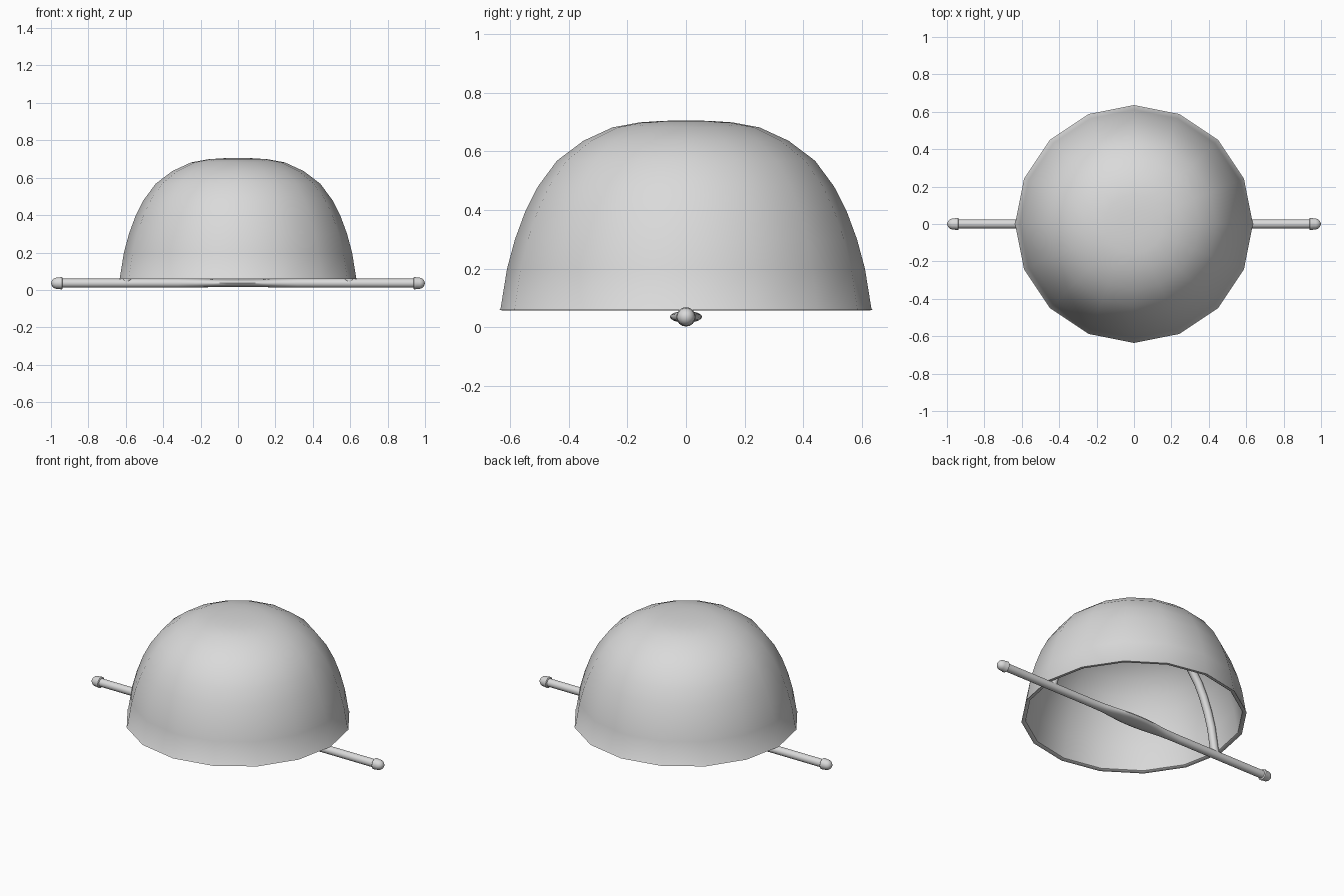
import bpy, bmesh, math
from mathutils import Vector

cube = bpy.data.objects.get("Cube")
if cube:
    bpy.data.objects.remove(cube, do_unlink=True)

# Single plain grey
grey = bpy.data.materials.new("light grey")
grey.use_nodes = True
colour = (0.7, 0.7, 0.7, 1)
grey.diffuse_color = colour
grey.node_tree.nodes["Principled BSDF"].inputs["Base Color"].default_value = colour


def finish(obj, angle=40):
    if not obj.data.materials:
        obj.data.materials.append(grey)
    bpy.ops.object.select_all(action='DESELECT')
    obj.select_set(True)
    bpy.context.view_layer.objects.active = obj
    bpy.ops.object.shade_smooth_by_angle(angle=math.radians(angle))


def skin(name, rings, angle=40):
    """Bridge equal-length rings of points; single-point rings close the ends."""
    bm = bmesh.new()
    loops = [[bm.verts.new(p) for p in ring] for ring in rings]
    for a, b in zip(loops, loops[1:]):
        n = max(len(a), len(b))
        for i in range(n):
            j = (i + 1) % n
            quad = [a[i % len(a)], a[j % len(a)], b[j % len(b)], b[i % len(b)]]
            bm.faces.new(list(dict.fromkeys(quad)))
    bmesh.ops.recalc_face_normals(bm, faces=bm.faces)
    mesh = bpy.data.meshes.new(name)
    bm.to_mesh(mesh)
    bm.free()
    obj = bpy.data.objects.new(name, mesh)
    bpy.context.collection.objects.link(obj)
    finish(obj, angle)
    return obj


def circle(n):
    return [(math.cos(2 * math.pi * i / n), math.sin(2 * math.pi * i / n)) for i in range(n)]


# Dome shell: sixteen-sided lathe, outer skin then inner skin
outer = [(0.632, 0.064), (0.61, 0.2), (0.583, 0.3), (0.548, 0.395), (0.505, 0.48),
         (0.44, 0.568), (0.35, 0.636), (0.25, 0.682), (0.157, 0.699), (0.08, 0.704)]
wall = 0.02


def inset(r, z, d):
    """Move a profile point inwards, mostly sideways low down and downwards on top."""
    v = Vector((r, max(z - 0.2, 0) * 1.3)).normalized()
    return r - d * v.x, z - d * v.y


inner = [inset(r, z, wall) for r, z in outer]
rim = [(0.621, 0.058), (0.636, 0.059)]
profile = inner[::-1] + rim + outer
rings = [[(0, 0, 0.706 - wall)]]
rings += [[(r * c, r * s, z) for c, s in circle(16)] for r, z in profile]
rings += [[(0, 0, 0.706)]]
skin("dome_shell", rings)

# Crossbar: round rod that widens into a flat grip in the middle
AXIS = 0.036
half = [(0.96, 0.024, 0.024), (0.32, 0.024, 0.024), (0.22, 0.029, 0.023),
        (0.13, 0.045, 0.021), (0.06, 0.053, 0.02)]
stations = [(-x, a, b) for x, a, b in half] + [(0, 0.055, 0.02)] + half[::-1]
bar = [[(-0.96, 0, AXIS)]]
bar += [[(x, a * c, AXIS + b * s) for c, s in circle(16)] for x, a, b in stations]
bar += [[(0.96, 0, AXIS)]]
skin("crossbar", bar)

# Rounded end caps with a small collar
cap = [(0.938, 0.029), (0.941, 0.033), (0.948, 0.033), (0.953, 0.031), (0.972, 0.03),
       (0.985, 0.025), (0.994, 0.016)]
for side, label in ((1, "left"), (-1, "right")):
    rings = [[(side * 0.938, 0, AXIS)]]
    rings += [[(side * x, r * c, AXIS + r * s) for c, s in circle(16)] for x, r in cap]
    rings += [[(side, 0, AXIS)]]
    skin(label + "_end_cap", rings)

# Arched rib hugging the inside of the dome, joined to the crossbar
path = [(0.6, AXIS)] + [inset(r, z, 0.042) for r, z in outer]
path = [(-x, z) for x, z in path] + [(0, 0.664)] + path[::-1]
curve = bpy.data.curves.new("inner_arch", 'CURVE')
curve.dimensions = '3D'
curve.bevel_depth = 0.024
curve.bevel_resolution = 2
curve.use_fill_caps = True
spline = curve.splines.new('POLY')
spline.points.add(len(path) - 1)
for point, (x, z) in zip(spline.points, path):
    point.co = (x, 0, z, 1)
arch = bpy.data.objects.new("inner_arch", curve)
bpy.context.collection.objects.link(arch)
bpy.ops.object.select_all(action='DESELECT')
arch.select_set(True)
bpy.context.view_layer.objects.active = arch
bpy.ops.object.convert(target='MESH')
finish(bpy.context.view_layer.objects.active, 60)
